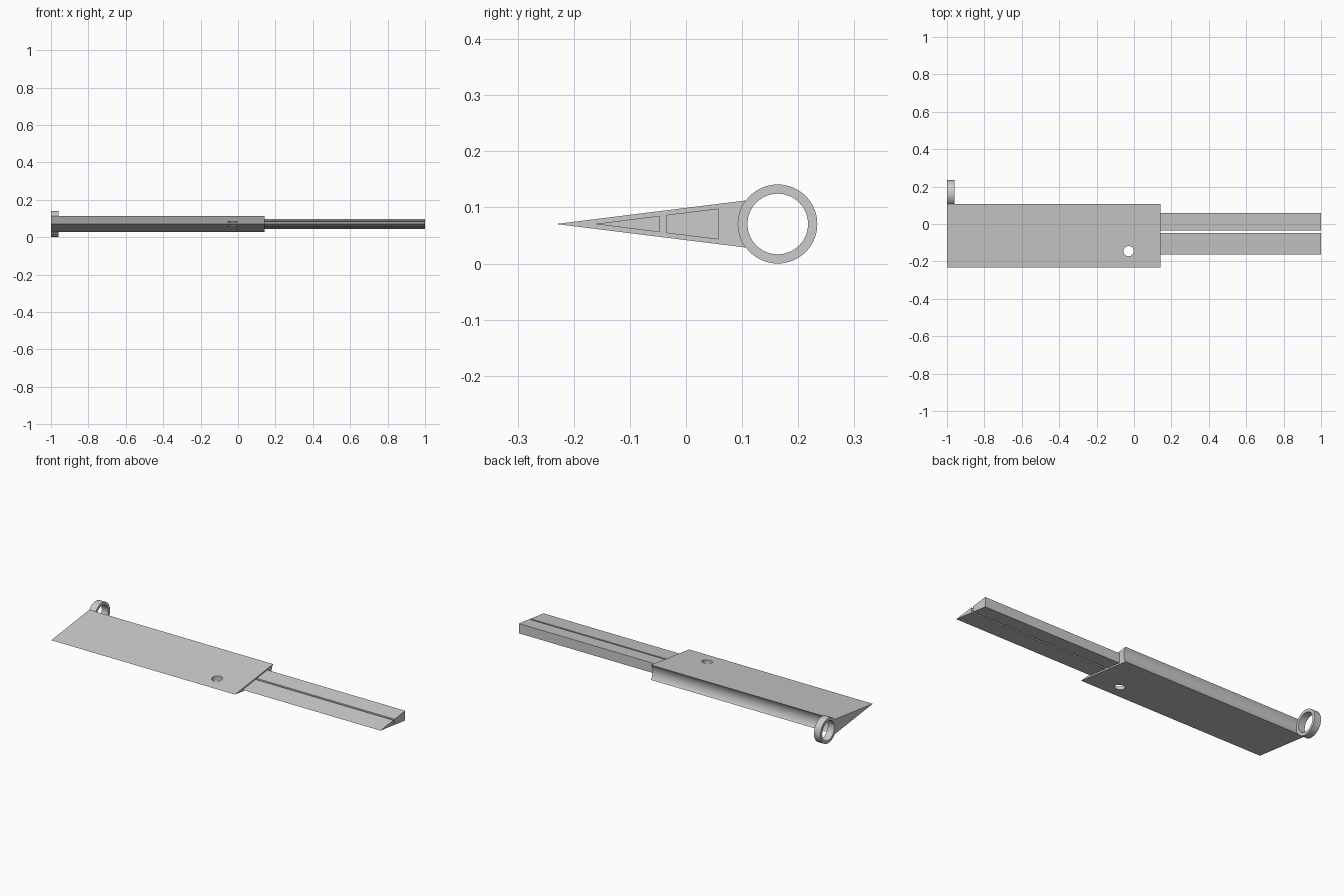
import bpy
import bmesh
from math import sin, cos, pi, asin, radians

if "Cube" in bpy.data.objects:
    bpy.data.objects.remove(bpy.data.objects["Cube"], do_unlink=True)

MID_Z = 0.0705            # height of the symmetry plane
RING_Y, RING_R, HOLE_R = 0.1635, 0.0705, 0.054

grey = bpy.data.materials.new("plain grey")
grey.use_nodes = True
colour = (0.6, 0.6, 0.6, 1)
grey.diffuse_color = colour
grey.node_tree.nodes["Principled BSDF"].inputs["Base Color"].default_value = colour


def finish(bm, name):
    bmesh.ops.recalc_face_normals(bm, faces=bm.faces)
    mesh = bpy.data.meshes.new(name)
    bm.to_mesh(mesh)
    bm.free()
    mesh.materials.append(grey)
    obj = bpy.data.objects.new(name, mesh)
    bpy.context.collection.objects.link(obj)
    return obj


def smooth(obj):
    bpy.ops.object.select_all(action="DESELECT")
    obj.select_set(True)
    bpy.context.view_layer.objects.active = obj
    bpy.ops.object.shade_smooth_by_angle(angle=radians(30))


def extrude_profile(name, profile, x0, x1):
    """Extrude a (y, z offset) outline along x."""
    bm = bmesh.new()
    face = bm.faces.new([bm.verts.new((x0, y, MID_Z + z)) for y, z in profile])
    new = bmesh.ops.extrude_face_region(bm, geom=[face])["geom"]
    verts = [v for v in new if isinstance(v, bmesh.types.BMVert)]
    bmesh.ops.translate(bm, verts=verts, vec=(x1 - x0, 0, 0))
    return finish(bm, name)


# Wedge body with a concave back that follows the ring
half = asin(0.042 / RING_R)
steps = 16
arc = [half - 2 * half * i / steps for i in range(steps + 1)]
wedge = [(-0.232, 0)] + [(RING_Y - RING_R * cos(a), RING_R * sin(a)) for a in arc]
body = extrude_profile("wedge_body", wedge, -1, 0.143)

# Round hole through the body
bpy.ops.mesh.primitive_cylinder_add(vertices=48, radius=0.0275, depth=0.4,
                                    location=(-0.029, -0.145, MID_Z))
cutter = bpy.context.object
cutter.name = "hole_cutter"
cutter.data.materials.append(grey)
cut = body.modifiers.new("hole", "BOOLEAN")
cut.operation = "DIFFERENCE"
cut.solver = "EXACT"
cut.object = cutter
bpy.context.view_layer.objects.active = body
bpy.ops.object.modifier_apply(modifier=cut.name)
bpy.data.objects.remove(cutter, do_unlink=True)
smooth(body)

# Two tapered bars, split by a narrow gap
extrude_profile("front_bar", [(-0.163, 0), (-0.047, 0.0145), (-0.047, -0.0145)], 0.14, 1)
extrude_profile("rear_bar", [(-0.036, 0.016), (0.058, 0.0275),
                             (0.058, -0.0275), (-0.036, -0.016)], 0.14, 1)

# Ring at the end of the body
bm = bmesh.new()
count = 64
loops = []
for i in range(count):
    a = 2 * pi * i / count
    loops.append([bm.verts.new((x, RING_Y + r * cos(a), MID_Z + r * sin(a)))
                  for x, r in ((-1, HOLE_R), (-1, RING_R), (-0.96, RING_R), (-0.96, HOLE_R))])
for i in range(count):
    p, q = loops[i], loops[(i + 1) % count]
    for k in range(4):
        m = (k + 1) % 4
        bm.faces.new((p[k], p[m], q[m], q[k]))
smooth(finish(bm, "end_ring"))
